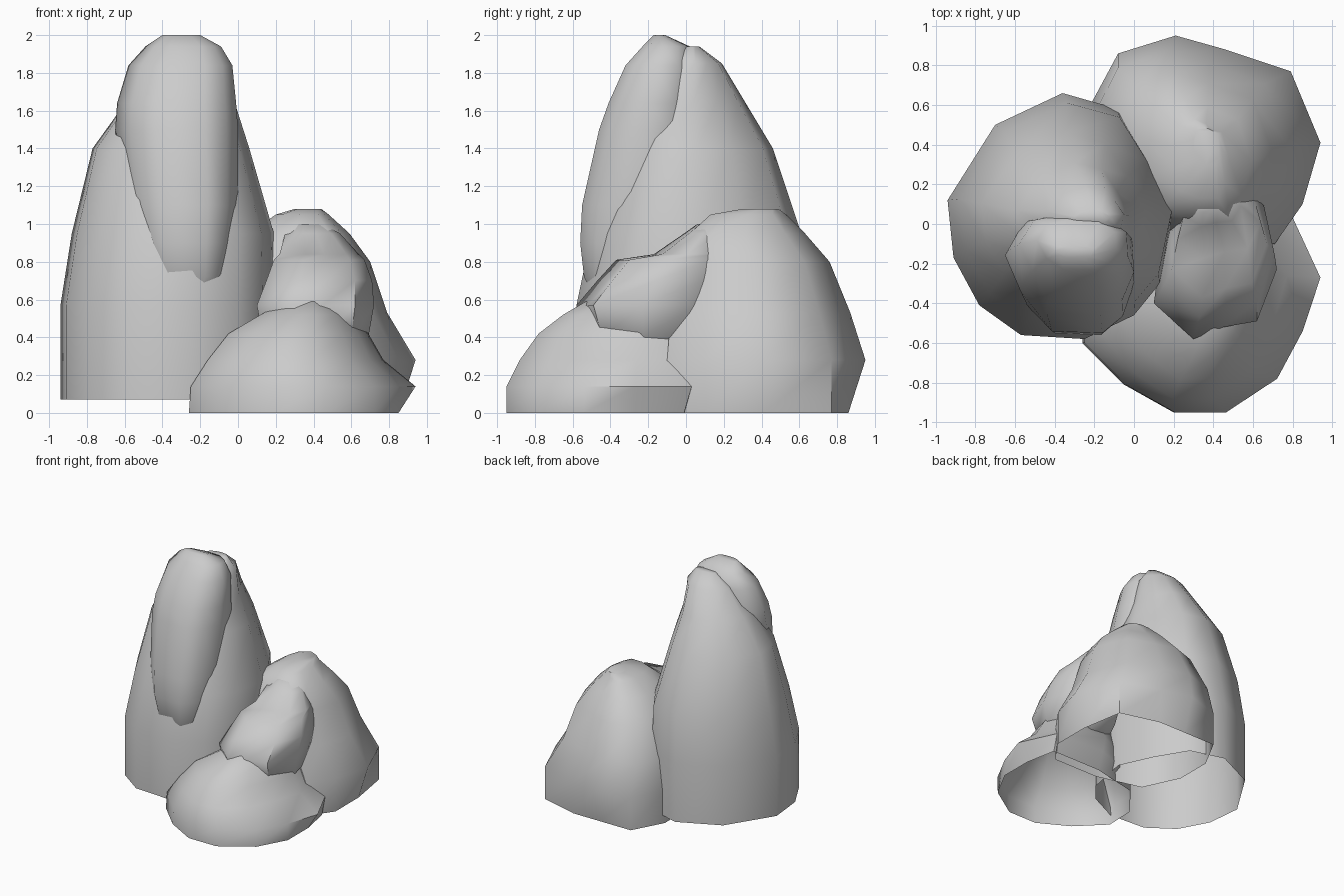
import bpy, bmesh, math


def rock(name, outline, levels, closed_bottom=False, base_clip=(9, 9)):
    """Loft an irregular outline through levels (z, x min, x max, y min, y max)."""
    xs, ys = [p[0] for p in outline], [p[1] for p in outline]
    unit = [((x - min(xs)) / (max(xs) - min(xs)),
             (y - min(ys)) / (max(ys) - min(ys))) for x, y in outline]
    bm = bmesh.new()
    rings = [[bm.verts.new((x0 + u * (x1 - x0), y0 + v * (y1 - y0), z)) for u, v in unit]
             for z, x0, x1, y0, y1 in levels]
    # Undercut only the most protruding corners of the base
    for v in rings[0]:
        v.co.x, v.co.y = min(v.co.x, base_clip[0]), min(v.co.y, base_clip[1])
    n = len(unit)
    for low, high in zip(rings, rings[1:]):
        for i in range(n):
            j = (i + 1) % n
            bm.faces.new((low[i], low[j], high[j], high[i]))
    bm.faces.new(rings[-1])
    if closed_bottom:
        bm.faces.new(rings[0][::-1])
    bmesh.ops.recalc_face_normals(bm, faces=bm.faces)
    mesh = bpy.data.meshes.new(name)
    bm.to_mesh(mesh)
    bm.free()
    ob = bpy.data.objects.new(name, mesh)
    bpy.context.collection.objects.link(ob)
    bpy.ops.object.select_all(action='DESELECT')
    ob.select_set(True)
    bpy.context.view_layer.objects.active = ob
    bpy.ops.object.shade_smooth_by_angle(angle=math.radians(55))
    return ob


# Tall pillar, open underneath
rock("tall_rock",
     [(-.36, .66), (-.70, .50), (-.94, .12), (-.91, -.17), (-.78, -.41), (-.57, -.56),
      (-.25, -.58), (0, -.46), (.13, -.30), (.20, .05), (.07, .33), (-.08, .58)],
     [(.07, -.94, .20, -.58, .66), (.57, -.94, .20, -.58, .66), (.95, -.88, .19, -.50, .61),
      (1.4, -.77, .06, -.36, .46), (1.65, -.59, -.02, -.24, .31),
      (1.85, -.44, -.05, -.10, .19), (1.94, -.30, -.12, 0, .07)])

# Slab leaning on the front of the pillar
rock("leaning_slab",
     [(-.17, -.56), (-.44, -.55), (-.57, -.42), (-.65, -.2), (-.56, 0), (-.38, .05),
      (-.14, .03), (-.01, -.1), (0, -.3), (-.06, -.47)],
     [(.6, -.42, -.12, -.48, -.2), (.72, -.52, -.05, -.54, -.1), (.9, -.58, -.02, -.56, 0),
      (1.1, -.61, 0, -.55, .03), (1.5, -.65, 0, -.46, .05), (1.64, -.64, -.01, -.41, .05),
      (1.84, -.58, -.03, -.32, .05), (1.94, -.49, -.09, -.23, .02), (2.0, -.4, -.2, -.17, -.11)],
     True)

# Medium boulder at the back right, open underneath
rock("back_rock",
     [(.21, .95), (-.08, .86), (-.22, .60), (-.22, .3), (-.08, 0), (.3, -.1), (.71, -.1),
      (.85, .1), (.94, .41), (.79, .77), (.46, .88)],
     [(0, -.22, .94, -.1, .95), (.28, -.22, .94, -.1, .95), (.53, -.2, .79, -.08, .87),
      (.8, -.08, .7, -.02, .76), (.95, .06, .59, .02, .63), (1.05, .2, .48, .13, .53),
      (1.08, .3, .44, .3, .49)], base_clip=(.85, .86))

# Low boulder at the front right, open underneath
rock("front_rock",
     [(.2, -.95), (.46, -.95), (.72, -.78), (.85, -.54), (.94, -.27), (.8, .03), (.35, .05),
      (-.05, -.1), (-.25, -.35), (-.26, -.6), (-.05, -.81)],
     [(0, -.26, .94, -.95, .05), (.14, -.25, .94, -.95, .05), (.28, -.16, .77, -.88, .03),
      (.42, -.05, .69, -.78, 0), (.52, .12, .6, -.65, -.05), (.59, .25, .5, -.53, -.1)],
     base_clip=(.85, -.01))

# Small stone wedged between the boulders
rock("wedged_stone",
     [(.3, -.58), (.45, -.52), (.62, -.49), (.72, -.23), (.66, .05), (.5, .15), (.25, .14),
      (.14, -.1), (.1, -.4)],
     [(.3, .25, .55, -.4, 0), (.4, .13, .69, -.52, .1), (.57, .1, .72, -.58, .15),
      (.7, .15, .71, -.47, .18), (.81, .19, .67, -.37, .2), (.84, .22, .64, -.17, .2),
      (.95, .25, .54, -.01, .2), (1.0, .3, .45, .06, .17)], True)
